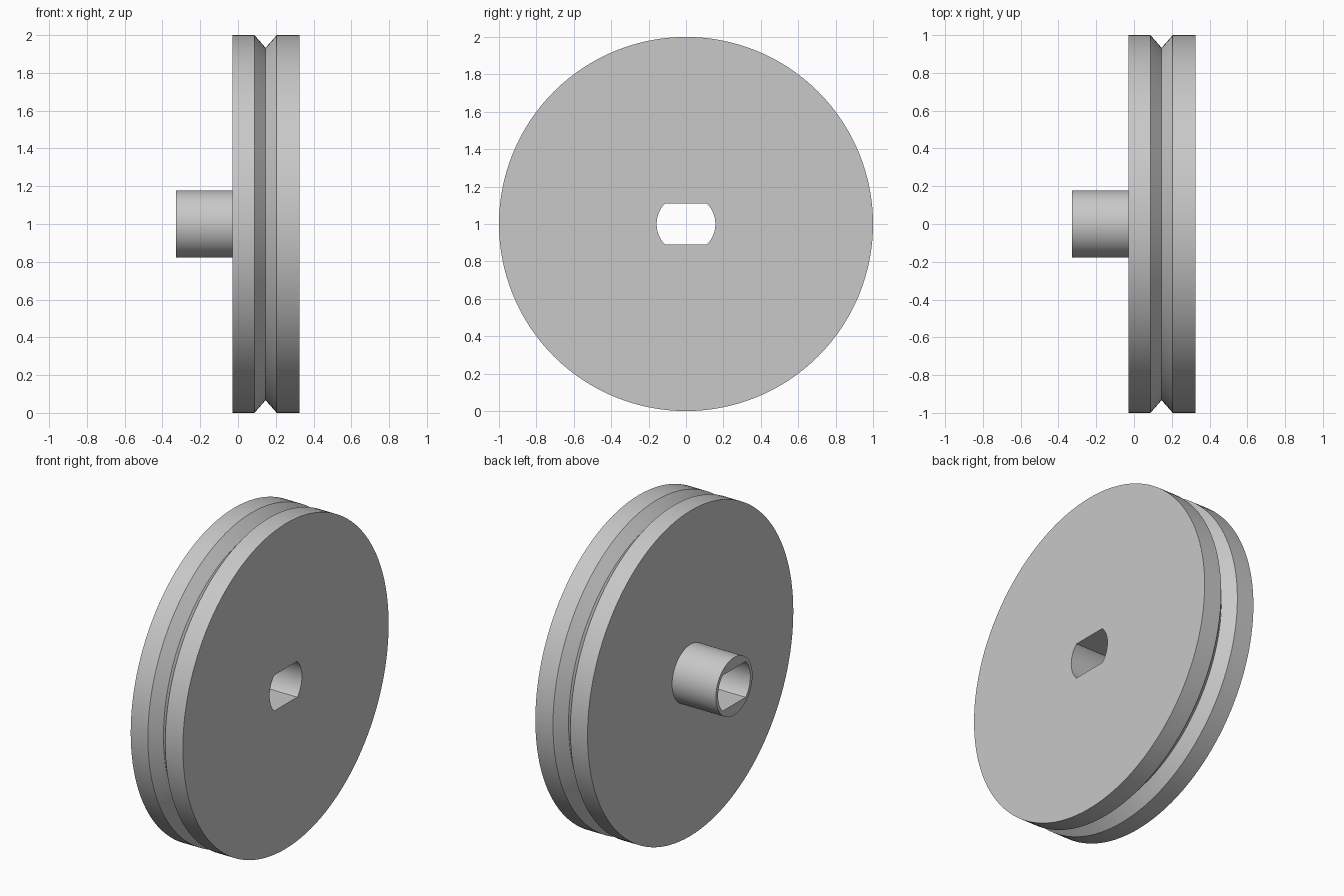
import bpy, bmesh, math

cube = bpy.data.objects.get("Cube")
if cube:
    bpy.data.objects.remove(cube, do_unlink=True)

SEGMENTS = 128
BORE_RADIUS, BORE_FLAT = 0.157, 0.11
CENTRE_Z = 1.0

# Plain grey for the whole wheel
grey = bpy.data.materials.new("light_grey")
grey.use_nodes = True
colour = (0.58, 0.58, 0.58, 1.0)
grey.diffuse_color = colour
grey.node_tree.nodes["Principled BSDF"].inputs["Base Color"].default_value = colour

# Outer profile as (x, radius): hub, rim, V groove, rim
profile = [(-0.328, 0.178), (-0.03, 0.178), (-0.03, 1.0), (0.087, 1.0),
           (0.146, 0.933), (0.205, 1.0), (0.325, 1.0)]


def outer_ring(bm, x, radius):
    angles = [math.tau * i / SEGMENTS for i in range(SEGMENTS)]
    return [bm.verts.new((x, radius * math.cos(a), CENTRE_Z + radius * math.sin(a)))
            for a in angles]


def bore_ring(bm, x):
    # Round bore with flats above and below
    ring = outer_ring(bm, x, BORE_RADIUS)
    for v in ring:
        v.co.z = CENTRE_Z + max(-BORE_FLAT, min(BORE_FLAT, v.co.z - CENTRE_Z))
    return ring


# Lathe the profile and close it through the bore
bm = bmesh.new()
rings = [outer_ring(bm, x, r) for x, r in profile]
rings += [bore_ring(bm, profile[-1][0]), bore_ring(bm, profile[0][0])]
for k, ring in enumerate(rings):
    following = rings[(k + 1) % len(rings)]
    for i in range(SEGMENTS):
        j = (i + 1) % SEGMENTS
        bm.faces.new((ring[i], ring[j], following[j], following[i]))
bmesh.ops.recalc_face_normals(bm, faces=bm.faces)

mesh = bpy.data.meshes.new("pulley_wheel")
bm.to_mesh(mesh)
bm.free()
mesh.materials.append(grey)
wheel = bpy.data.objects.new("pulley_wheel", mesh)
bpy.context.collection.objects.link(wheel)

# Smooth round surfaces, crisp edges
bpy.ops.object.select_all(action="DESELECT")
wheel.select_set(True)
bpy.context.view_layer.objects.active = wheel
bpy.ops.object.shade_smooth_by_angle(angle=math.radians(30))
